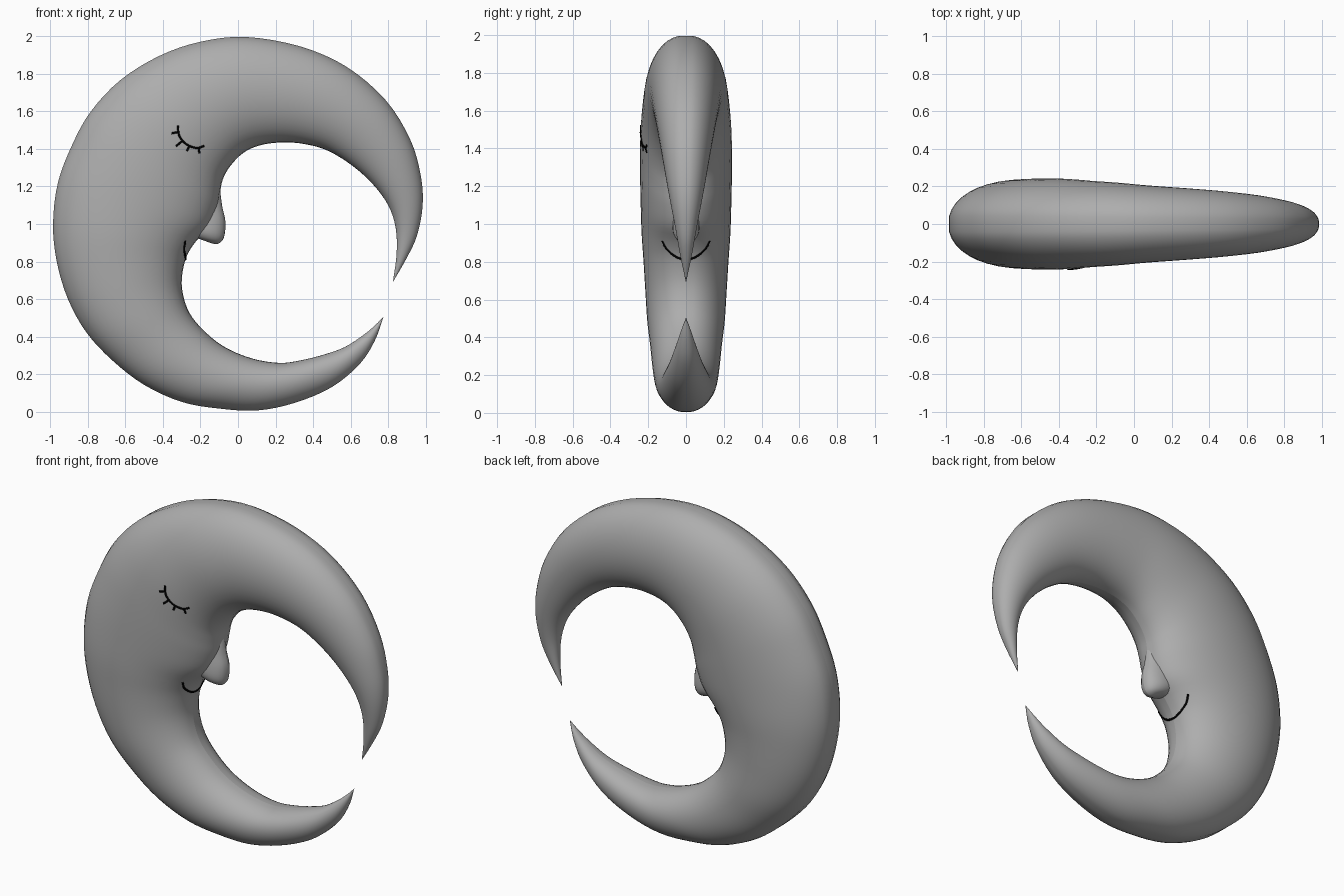
import bpy, bmesh, math
from mathutils import Vector
from mathutils.bvhtree import BVHTree

cube = bpy.data.objects.get("Cube")
if cube:
    bpy.data.objects.remove(cube)


def material(name, rgb):
    m = bpy.data.materials.new(name)
    m.use_nodes = True
    m.diffuse_color = (*rgb, 1)
    b = m.node_tree.nodes["Principled BSDF"]
    b.inputs["Base Color"].default_value = (*rgb, 1)
    b.inputs["Roughness"].default_value = 0.6
    return m


GREY = material("soft grey", (0.42, 0.42, 0.42))
BLACK = material("ink black", (0.0, 0.0, 0.0))


def smooth_path(rows, steps):
    """Catmull-Rom interpolation of equally long tuples."""
    pts = [Vector(r) for r in rows]
    out = []
    for i in range(len(pts) - 1):
        b, c = pts[i], pts[i + 1]
        a = pts[i - 1] if i else b * 2 - c
        d = pts[i + 2] if i + 2 < len(pts) else c * 2 - b
        for k in range(steps):
            t = k / steps
            out.append(0.5 * (2 * b + (c - a) * t + (2 * a - 5 * b + 4 * c - d) * t**2
                              + (3 * b - a - 3 * c + d) * t**3))
    return out + [pts[-1]]


def loft(name, rows, steps=4, sides=40, groove=0.0):
    """Rounded sections between an outer and an inner edge, with half thickness."""
    bm = bmesh.new()
    rings = []
    for row in smooth_path([(*o, *i, h) for o, i, h in rows], steps):
        outer = Vector((row[0], 0, row[1]))
        inner = Vector((row[2], 0, row[3]))
        mid, arm = (outer + inner) / 2, (outer - inner) / 2
        ring = []
        for k in range(sides):
            a = 2 * math.pi * k / sides
            s = math.sin(a)
            y = row[4] * math.copysign(abs(s) ** 0.93, s)
            reach = math.cos(a) * (1 - (groove if k == 0 else 0))
            ring.append(bm.verts.new(mid + arm * reach + Vector((0, y, 0))))
        rings.append(ring)
    for r, q in zip(rings, rings[1:]):
        for k in range(sides):
            j = (k + 1) % sides
            bm.faces.new((r[k], r[j], q[j], q[k])).smooth = True
        # seam running along the outer and inner edge
        for k in (0, sides // 2):
            bm.edges.get((r[k], q[k])).smooth = False
    bm.faces.new(rings[0])
    bm.faces.new(rings[-1])
    bmesh.ops.remove_doubles(bm, verts=bm.verts, dist=0.0005)
    bmesh.ops.recalc_face_normals(bm, faces=bm.faces)
    tree = BVHTree.FromBMesh(bm)
    mesh = bpy.data.meshes.new(name)
    bm.to_mesh(mesh)
    bm.free()
    mesh.materials.append(GREY)
    bpy.context.collection.objects.link(bpy.data.objects.new(name, mesh))
    return tree


# Crescent body, from the upper horn tip round to the lower horn tip
body = loft("crescent_body", [
    ((0.825, 0.69), (0.825, 0.69), 0.0),
    ((0.90, 0.82), (0.845, 0.84), 0.03),
    ((0.955, 0.94), (0.84, 0.98), 0.053),
    ((0.985, 1.10), (0.80, 1.10), 0.08),
    ((0.975, 1.26), (0.72, 1.21), 0.105),
    ((0.92, 1.45), (0.61, 1.31), 0.13),
    ((0.79, 1.66), (0.48, 1.39), 0.155),
    ((0.58, 1.84), (0.36, 1.425), 0.175),
    ((0.33, 1.95), (0.24, 1.435), 0.19),
    ((0.04, 2.00), (0.12, 1.42), 0.205),
    ((-0.20, 1.975), (0.03, 1.38), 0.22),
    ((-0.42, 1.90), (-0.04, 1.31), 0.23),
    ((-0.63, 1.77), (-0.08, 1.24), 0.24),
    ((-0.79, 1.60), (-0.095, 1.17), 0.243),
    ((-0.89, 1.42), (-0.11, 1.09), 0.243),
    ((-0.965, 1.22), (-0.15, 0.99), 0.24),
    ((-0.99, 1.00), (-0.23, 0.90), 0.235),
    ((-0.97, 0.80), (-0.28, 0.81), 0.225),
    ((-0.91, 0.60), (-0.30, 0.68), 0.215),
    ((-0.81, 0.42), (-0.27, 0.55), 0.205),
    ((-0.67, 0.27), (-0.20, 0.45), 0.19),
    ((-0.50, 0.14), (-0.08, 0.35), 0.178),
    ((-0.30, 0.05), (0.07, 0.285), 0.165),
    ((-0.10, 0.015), (0.22, 0.26), 0.15),
    ((0.10, 0.005), (0.34, 0.275), 0.135),
    ((0.30, 0.045), (0.46, 0.305), 0.115),
    ((0.50, 0.13), (0.57, 0.345), 0.088),
    ((0.65, 0.255), (0.67, 0.41), 0.055),
    ((0.73, 0.38), (0.73, 0.46), 0.028),
    ((0.775, 0.505), (0.775, 0.505), 0.0),
], groove=0.015)

# Small drooping nose
loft("nose", [
    ((-0.28, 1.28), (-0.10, 1.22), 0.04),
    ((-0.30, 1.10), (-0.085, 1.10), 0.06),
    ((-0.30, 1.00), (-0.068, 1.02), 0.07),
    ((-0.27, 0.96), (-0.07, 0.95), 0.068),
    ((-0.23, 0.93), (-0.085, 0.91), 0.05),
    ((-0.19, 0.915), (-0.115, 0.893), 0.02),
    ((-0.15, 0.90), (-0.15, 0.90), 0.0),
], sides=24)


def drawn_lines(name, strokes, origin, direction):
    """Thin ink strokes laid on the body surface along a viewing direction."""
    curve = bpy.data.curves.new(name, "CURVE")
    curve.dimensions = "3D"
    curve.bevel_depth = 0.006
    curve.bevel_resolution = 1
    curve.use_fill_caps = True
    for stroke in strokes:
        hits = [body.ray_cast(origin(p), direction)[0] for p in smooth_path(stroke, 4)]
        hits = [h for h in hits if h is not None]
        spline = curve.splines.new("POLY")
        spline.points.add(len(hits) - 1)
        for p, h in zip(spline.points, hits):
            p.co = (*h, 1)
    curve.materials.append(BLACK)
    bpy.context.collection.objects.link(bpy.data.objects.new(name, curve))


# Closed eye with lashes on the front face
drawn_lines("closed_eye", [
    [(-0.32, 1.525), (-0.313, 1.47), (-0.275, 1.425), (-0.22, 1.405), (-0.18, 1.417)],
    [(-0.32, 1.49), (-0.355, 1.483)],
    [(-0.30, 1.44), (-0.33, 1.415)],
    [(-0.26, 1.415), (-0.272, 1.388)],
    [(-0.21, 1.405), (-0.205, 1.377)],
], lambda p: Vector((p[0], -1, p[1])), Vector((0, 1, 0)))

# Smiling mouth wrapped round the inner edge
drawn_lines("mouth", [
    [(-0.125, 0.91), (-0.10, 0.865), (-0.05, 0.825), (0, 0.812),
     (0.05, 0.825), (0.10, 0.865), (0.125, 0.91)],
], lambda p: Vector((0.3, p[0], p[1])), Vector((-1, 0, 0)))
